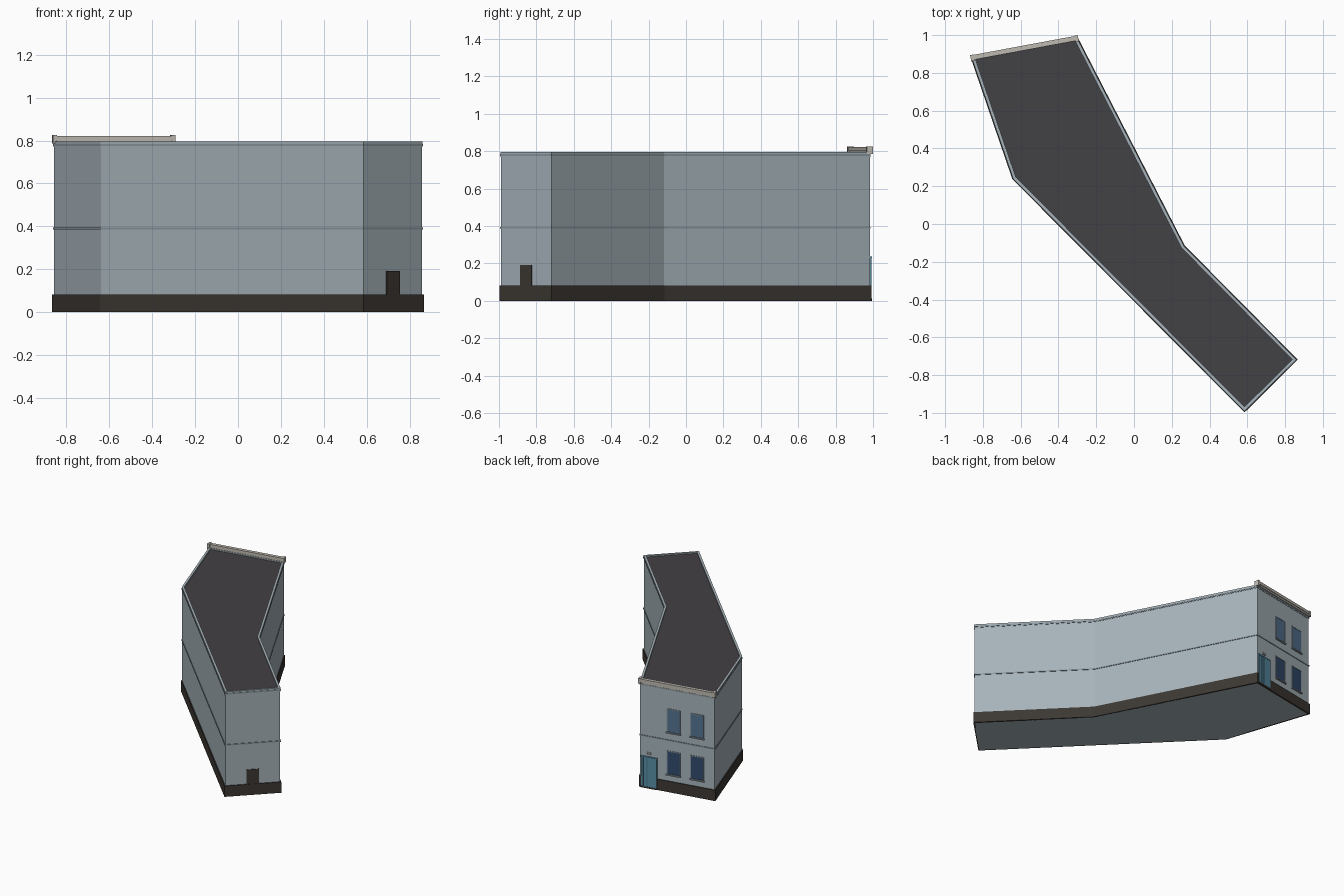
import bpy, bmesh
from mathutils import Vector

if "Cube" in bpy.data.objects:
    bpy.data.objects.remove(bpy.data.objects["Cube"])

# Footprint of the walls, counter-clockwise from above
A, B = Vector((-0.857, 0.880)), Vector((-0.303, 0.983))
WALL = [B, A] + [Vector(p) for p in
        ((-0.638, 0.241), (0.585, -0.988), (0.857, -0.718), (0.263, -0.118))]


def mat(name, r, g, b):
    m = bpy.data.materials.new(name)
    m.diffuse_color = (r, g, b, 1)
    m.use_nodes = True
    m.node_tree.nodes["Principled BSDF"].inputs["Base Color"].default_value = m.diffuse_color
    return m


GREY = mat("wall_grey", 0.38, 0.45, 0.49)
TRIM = mat("trim_grey", 0.26, 0.31, 0.34)
DARK = mat("plinth_brown", 0.045, 0.038, 0.032)
ROOF = mat("roof_dark", 0.055, 0.052, 0.058)
STONE = mat("cornice_stone", 0.52, 0.49, 0.44)
BLUE = mat("door_blue", 0.10, 0.27, 0.38)
DEEP = mat("door_deep_blue", 0.06, 0.17, 0.26)
GLASS_UP = mat("upper_glass", 0.09, 0.17, 0.28)
GLASS_LOW = mat("lower_glass", 0.03, 0.07, 0.15)


def add(name, verts, faces, material):
    me = bpy.data.meshes.new(name)
    me.from_pydata(verts, [], faces)
    bm = bmesh.new()
    bm.from_mesh(me)
    bmesh.ops.recalc_face_normals(bm, faces=bm.faces)
    bm.to_mesh(me)
    bm.free()
    me.materials.append(material)
    ob = bpy.data.objects.new(name, me)
    bpy.context.collection.objects.link(ob)
    return ob


def outline(off):
    """Footprint moved outward by off, with mitred corners."""
    res, n = [], len(WALL)
    for i, p in enumerate(WALL):
        d0 = (p - WALL[i - 1]).normalized()
        d1 = (WALL[(i + 1) % n] - p).normalized()
        n0, n1 = Vector((d0.y, -d0.x)), Vector((d1.y, -d1.x))
        res.append(p + (n0 + n1) * off / (1 + n0.dot(n1)))
    return res


def prism(name, off, z0, z1, material):
    pts = outline(off)
    n = len(pts)
    v = [(p.x, p.y, z) for z in (z0, z1) for p in pts]
    f = [(i, (i + 1) % n, n + (i + 1) % n, n + i) for i in range(n)]
    return add(name, v, f + [tuple(range(n)), tuple(range(n, 2 * n))], material)


def band(name, outer, inner, z0, z1, material):
    n = len(WALL)
    loops = [(outer, z0), (outer, z1), (inner, z1), (inner, z0)]
    v = [(p.x, p.y, z) for off, z in loops for p in outline(off)]
    f = [(k * n + i, k * n + (i + 1) % n,
          (k + 1) % 4 * n + (i + 1) % n, (k + 1) % 4 * n + i)
         for k in range(4) for i in range(n)]
    return add(name, v, f, material)


def wall_box(name, start, end, u, z, d, material):
    """Box on a wall: u along it, z up, d outward from its face."""
    t = (end - start).normalized()
    nrm = Vector((t.y, -t.x))
    v = []
    for zz in z:
        for a, b in ((u[0], d[0]), (u[1], d[0]), (u[1], d[1]), (u[0], d[1])):
            p = start + t * a + nrm * b
            v.append((p.x, p.y, zz))
    f = [(0, 1, 2, 3), (4, 5, 6, 7), (0, 1, 5, 4),
         (1, 2, 6, 5), (2, 3, 7, 6), (3, 0, 4, 7)]
    return add(name, v, f, material)


# Main mass, plinth, string course, roof and parapet
prism("walls", 0, 0, 0.77, GREY)
band("plinth", 0.007, -0.005, 0, 0.082, DARK)
band("string_course", 0.004, -0.005, 0.386, 0.395, TRIM)
band("parapet_moulding", 0.004, -0.014, 0.774, 0.784, TRIM)
band("parapet", 0.002, -0.014, 0.769, 0.795, GREY)
prism("roof", -0.013, 0.768, 0.786, ROOF)

# Small door on the narrow front end
length = (WALL[4] - WALL[3]).length
wall_box("end_door", WALL[3], WALL[4], (length / 2 - 0.043, length / 2 + 0.043),
         (0.07, 0.192), (-0.004, 0.005), DARK)

# Street facade cornice with end blocks
L = (A - B).length
wall_box("cornice_bed", B, A, (0, L), (0.787, 0.803), (-0.010, 0.009), STONE)
wall_box("cornice", B, A, (0, L), (0.800, 0.822), (-0.012, 0.014), STONE)
for i, u in enumerate((-0.008, L - 0.010)):
    wall_box(f"cornice_block_{i}", B, A, (u, u + 0.018), (0.785, 0.826),
             (-0.018, 0.016), STONE)

# Windows: glass, surround and sill
for row, (z0, z1, glass) in enumerate(((0.135, 0.305, GLASS_LOW), (0.455, 0.625, GLASS_UP))):
    for col, u in enumerate((0.207, 0.385)):
        n, u1 = f"{row}_{col}", u + 0.092
        wall_box("window_glass_" + n, B, A, (u, u1), (z0, z1), (-0.004, 0.002), glass)
        for k, (ua, ub) in enumerate(((u - 0.005, u), (u1, u1 + 0.005))):
            wall_box(f"window_jamb_{n}_{k}", B, A, (ua, ub), (z0, z1), (-0.004, 0.004), TRIM)
        wall_box("window_head_" + n, B, A, (u - 0.005, u1 + 0.005), (z1, z1 + 0.006),
                 (-0.004, 0.004), TRIM)
        wall_box("window_sill_" + n, B, A, (u - 0.009, u1 + 0.009), (z0 - 0.010, z0),
                 (-0.004, 0.010), TRIM)

# Blue street door with posts, lintel, step and lamp
wall_box("door_leaf", B, A, (0.012, 0.128), (0.012, 0.230), (-0.004, 0.008), DEEP)
for i, (ua, ub) in enumerate(((0.010, 0.028), (0.036, 0.052), (0.060, 0.130))):
    wall_box(f"door_panel_{i}", B, A, (ua, ub), (0.012, 0.230), (-0.004, 0.011), BLUE)
wall_box("door_lintel", B, A, (0.008, 0.132), (0.228, 0.238), (-0.004, 0.012), BLUE)
wall_box("door_step", B, A, (0.006, 0.134), (0, 0.012), (-0.004, 0.012), DARK)
wall_box("door_lamp", B, A, (0.055, 0.083), (0.256, 0.270), (-0.004, 0.010), STONE)
